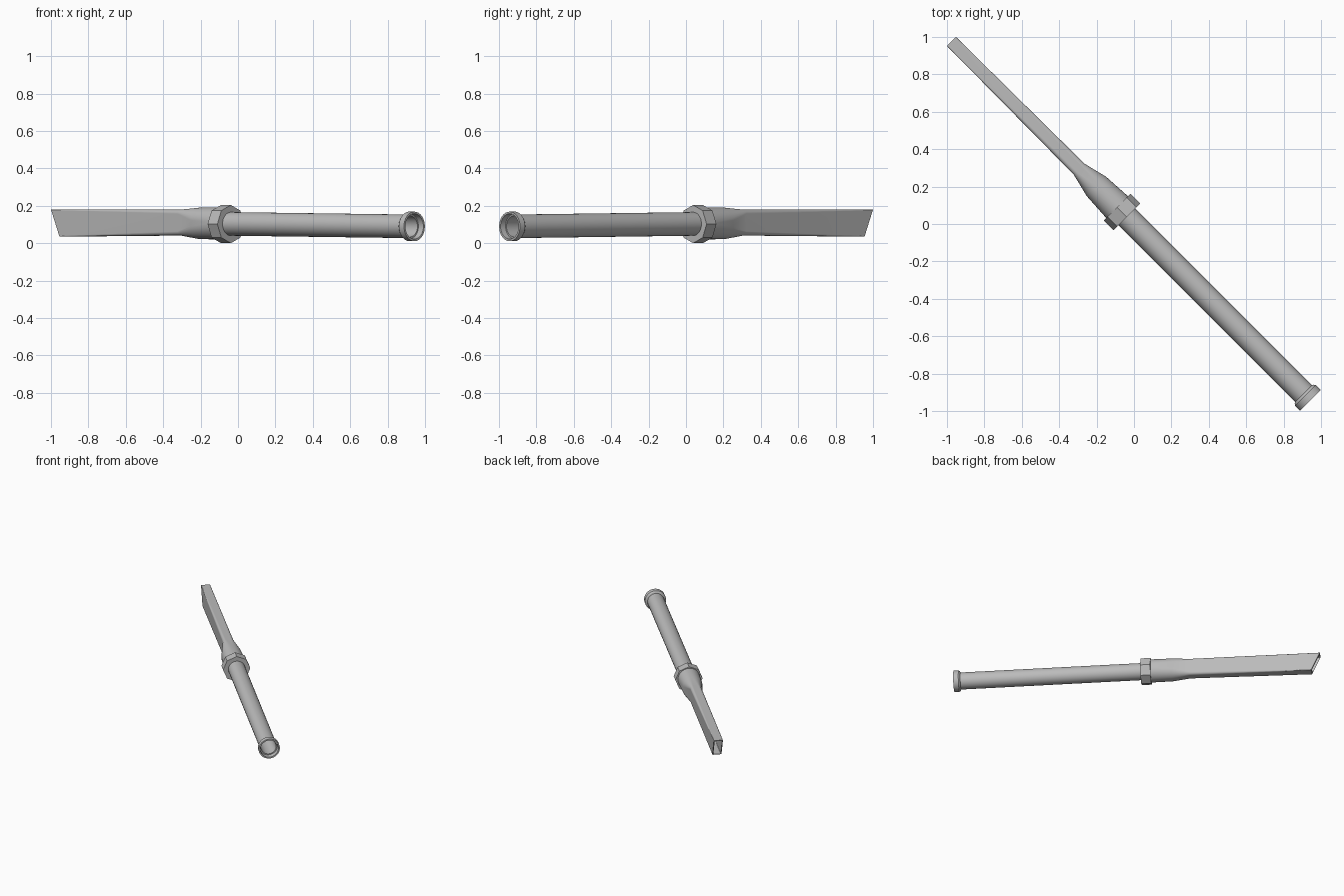
import bpy, bmesh, math
from mathutils import Matrix

cube = bpy.data.objects.get("Cube")
if cube:
    bpy.data.objects.remove(cube, do_unlink=True)

grey = bpy.data.materials.new("plain grey")
grey.use_nodes = True
grey.diffuse_color = (0.5, 0.5, 0.5, 1)
grey.node_tree.nodes["Principled BSDF"].inputs["Base Color"].default_value = (0.5, 0.5, 0.5, 1)

DIAGONAL = Matrix.Rotation(-math.pi / 4, 4, 'Z')


def section(s, zc, hw, hh, r, shear, n):
    """Rounded rectangle across the pipe axis; a circle when r = hw = hh."""
    pts = []
    for k, (sy, sz) in enumerate([(1, 1), (-1, 1), (-1, -1), (1, -1)]):
        for i in range(n + 1):
            a = math.pi / 2 * (k + i / n)
            y = sy * (hw - r) + r * math.cos(a)
            z = sz * (hh - r) + r * math.sin(a)
            pts.append((s + shear * (hh - z), y, zc + z))
    return pts


def loft(name, sections, n=8, smooth=True):
    """Skin the sections into a closed ring: along the outside and back along the inside."""
    bm = bmesh.new()
    rings = [[bm.verts.new(p) for p in section(*s, n)] for s in sections]
    for a, b in zip(rings, rings[1:] + rings[:1]):
        for i in range(len(a)):
            j = (i + 1) % len(a)
            bm.faces.new((a[i], a[j], b[j], b[i]))
    bmesh.ops.remove_doubles(bm, verts=bm.verts, dist=1e-5)
    bmesh.ops.recalc_face_normals(bm, faces=bm.faces)
    bm.transform(DIAGONAL)
    mesh = bpy.data.meshes.new(name)
    bm.to_mesh(mesh)
    bm.free()
    mesh.materials.append(grey)
    ob = bpy.data.objects.new(name, mesh)
    bpy.context.collection.objects.link(ob)
    if smooth:
        bpy.ops.object.select_all(action='DESELECT')
        ob.select_set(True)
        bpy.context.view_layer.objects.active = ob
        bpy.ops.object.shade_smooth_by_angle(angle=math.radians(25))
        weighted = ob.modifiers.new("even_flats", 'WEIGHTED_NORMAL')
        weighted.keep_sharp = True
    return ob


def disc(s, zc, r):
    return (s, zc, r, r, r, 0)


# Long round tube, slightly lower at its open end
loft("tube", [disc(-0.06, 0.103, 0.063), disc(1.30, 0.09, 0.063),
              disc(1.30, 0.09, 0.057), disc(-0.06, 0.103, 0.057)])

# Raised rim around the open end
loft("rim", [disc(1.282, 0.09, 0.060), disc(1.287, 0.09, 0.072), disc(1.296, 0.09, 0.079),
             disc(1.334, 0.0895, 0.079), disc(1.334, 0.0895, 0.068), disc(1.298, 0.09, 0.066),
             disc(1.298, 0.09, 0.057)])

# Eight-sided coupling nut
loft("coupling_nut", [disc(-0.128, 0.102, 0.102), disc(-0.054, 0.102, 0.102),
                      disc(-0.054, 0.102, 0.05), disc(-0.128, 0.102, 0.05)], n=2, smooth=False)

# Nozzle: round neck that narrows into a flat hollow blade with a slanted mouth
loft("nozzle", [
    (-0.10, 0.105, 0.084, 0.086, 0.084, 0),
    (-0.285, 0.106, 0.073, 0.084, 0.068, 0),
    (-0.415, 0.110, 0.041, 0.069, 0.022, 0),
    (-1.38, 0.1075, 0.034, 0.0725, 0.004, 0.44),
    (-1.38, 0.1075, 0.028, 0.0665, 0.003, 0.44),
    (-0.415, 0.110, 0.035, 0.063, 0.017, 0),
    (-0.285, 0.106, 0.067, 0.078, 0.062, 0),
    (-0.10, 0.105, 0.078, 0.080, 0.078, 0),
])
